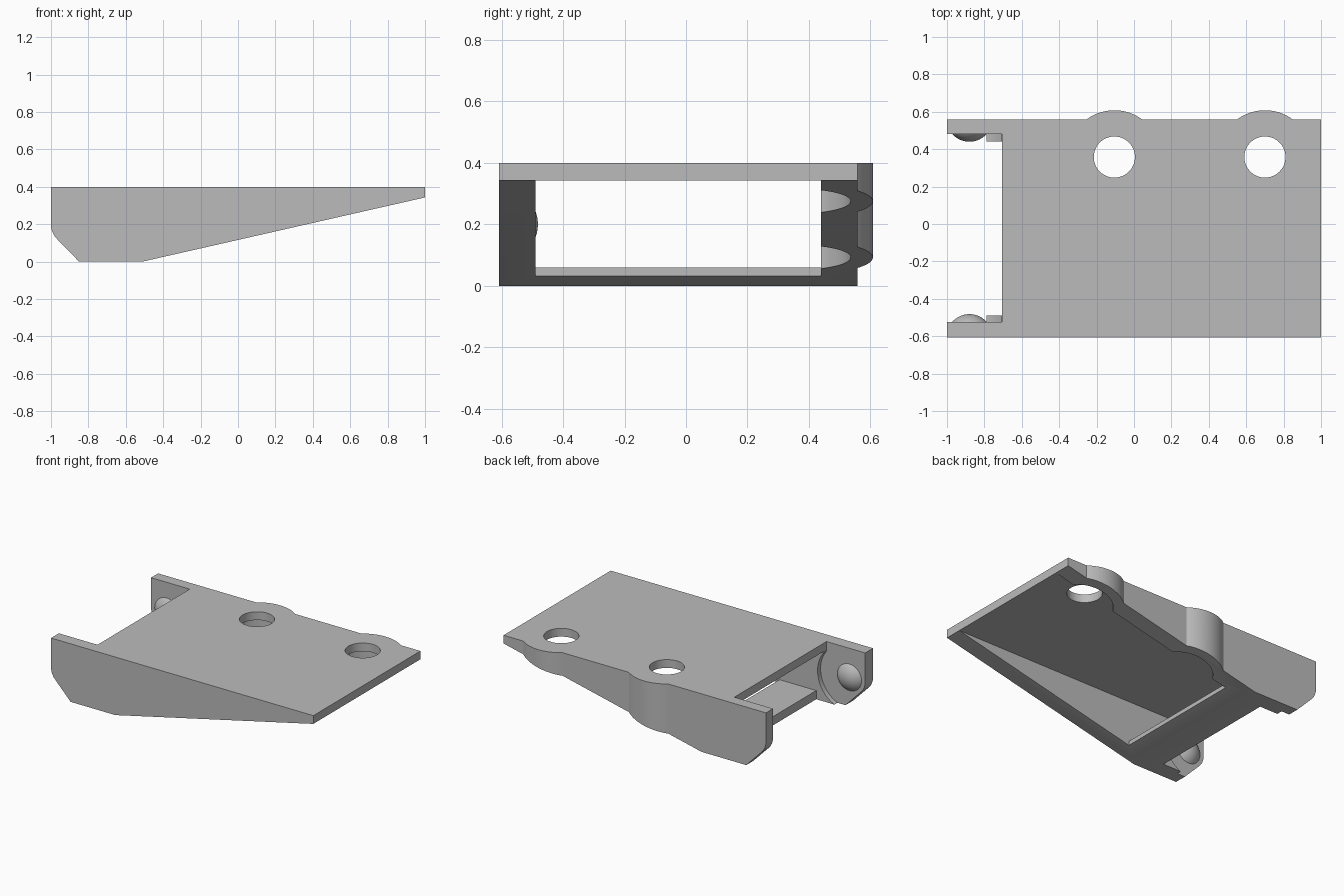
import bpy, bmesh, math
from mathutils import Matrix, Vector

if "Cube" in bpy.data.objects:
    bpy.data.objects.remove(bpy.data.objects["Cube"], do_unlink=True)

grey = bpy.data.materials.new("plain_grey")
grey.use_nodes = True
grey.diffuse_color = (0.5, 0.5, 0.5, 1)
grey.node_tree.nodes["Principled BSDF"].inputs["Base Color"].default_value = (0.5, 0.5, 0.5, 1)

FRONT, BACK = -0.608, 0.558            # outer wall faces
IN_FRONT, IN_BACK = -0.49, 0.44        # inner wall faces
REC_FRONT, REC_BACK = -0.523, 0.481    # recessed faces around the pivots
PLATE = 0.343                          # underside of the top plate
LUG_X, LUG_Y, LUG_R = (-0.105, 0.7), 0.358, 0.25
PIVOT_X, PIVOT_Z = -0.88, 0.2


def make(name, bm):
    bmesh.ops.recalc_face_normals(bm, faces=bm.faces)
    mesh = bpy.data.meshes.new(name)
    bm.to_mesh(mesh)
    bm.free()
    mesh.materials.append(grey)
    obj = bpy.data.objects.new(name, mesh)
    bpy.context.collection.objects.link(obj)
    return obj


def prism(name, points, axis, low, high):
    """Extrude a 2D outline along y (outline in xz) or z (outline in xy)."""
    bm = bmesh.new()
    place = (lambda a, b: (a, low, b)) if axis == "y" else (lambda a, b: (a, b, low))
    face = bm.faces.new([bm.verts.new(place(a, b)) for a, b in points])
    out = bmesh.ops.extrude_face_region(bm, geom=[face])
    move = Vector((0, high - low, 0) if axis == "y" else (0, 0, high - low))
    bmesh.ops.translate(bm, vec=move, verts=[v for v in out["geom"] if isinstance(v, bmesh.types.BMVert)])
    return make(name, bm)


def circle(cx, cy, r, n=64):
    return [(cx + r * math.cos(math.tau * i / n), cy + r * math.sin(math.tau * i / n)) for i in range(n)]


def box(x0, x1, y0, y1):
    return [(x0, y0), (x1, y0), (x1, y1), (x0, y1)]


def combine(target, tool, operation):
    mod = target.modifiers.new("cut", "BOOLEAN")
    mod.operation, mod.object, mod.solver = operation, tool, "EXACT"
    bpy.context.view_layer.objects.active = target
    bpy.ops.object.modifier_apply(modifier=mod.name)
    bpy.data.objects.remove(tool, do_unlink=True)


# Plan outline with two rounded lugs on the back edge
plan = [(-1, BACK), (-1, FRONT), (1, FRONT), (1, BACK)]
half = math.acos((BACK - LUG_Y) / LUG_R)
for cx in reversed(LUG_X):
    for i in range(21):
        a = half - 2 * half * i / 20
        plan.append((cx + LUG_R * math.sin(a), LUG_Y + LUG_R * math.cos(a)))
body = prism("bracket_body", plan, "z", -0.1, 0.5)

# Wedge-shaped side profile with a rounded lower corner
side = [(-1, 0.4), (-1, 0.185), (-0.993, 0.16), (-0.982, 0.138), (-0.965, 0.118),
        (-0.85, 0), (-0.51, 0), (1, PLATE), (1, 0.4)]
combine(body, prism("side_trim", side, "y", -1, 1), "INTERSECT")

# Hollow underside, leaving a cross bar
hollow = [(-1.1, -0.1), (-0.65, -0.1), (-0.65, 0.06), (-0.37, 0.06), (-0.37, -0.1),
          (1.1, -0.1), (1.1, PLATE), (-1.1, PLATE)]
combine(body, prism("hollow_cutter", hollow, "y", IN_FRONT, IN_BACK), "DIFFERENCE")

# Lug pockets and screw holes
for cx in LUG_X:
    combine(body, prism("pocket_cutter", circle(cx, LUG_Y, 0.178), "z", -0.1, PLATE), "DIFFERENCE")
    combine(body, prism("hole_cutter", circle(cx, LUG_Y, 0.11), "z", 0.3, 0.5), "DIFFERENCE")

# End slot in the plate and round recesses in the arms
combine(body, prism("slot_cutter", box(-1.1, -0.705, REC_FRONT, REC_BACK), "z", 0.338, 0.5), "DIFFERENCE")
combine(body, prism("recess_cutter", circle(PIVOT_X, PIVOT_Z, 0.22, 96), "y", REC_FRONT, REC_BACK), "DIFFERENCE")


# Domed pivots on the inner faces of the arms
def dome(name, y, facing, base=0.092, height=0.041):
    radius = (base ** 2 + height ** 2) / (2 * height)
    bm = bmesh.new()
    bmesh.ops.create_uvsphere(bm, u_segments=48, v_segments=48, radius=radius)
    cut = bmesh.ops.bisect_plane(bm, geom=bm.verts[:] + bm.edges[:] + bm.faces[:],
                                 plane_co=(0, 0, radius - height - 0.002),
                                 plane_no=(0, 0, 1), clear_inner=True)
    bmesh.ops.contextual_create(bm, geom=[e for e in cut["geom_cut"] if isinstance(e, bmesh.types.BMEdge)])
    turn = Matrix.Rotation(-facing * math.pi / 2, 4, "X")
    spot = Matrix.Translation((PIVOT_X, y - facing * (radius - height), PIVOT_Z))
    bmesh.ops.transform(bm, matrix=spot @ turn, verts=bm.verts)
    return make(name, bm)


parts = [body, dome("front_pivot", REC_FRONT, 1), dome("back_pivot", REC_BACK, -1)]

# Smooth the curved faces, keep the edges sharp
for obj in parts:
    bpy.ops.object.select_all(action="DESELECT")
    obj.select_set(True)
    bpy.context.view_layer.objects.active = obj
    bpy.ops.object.shade_smooth_by_angle(angle=math.radians(25))
